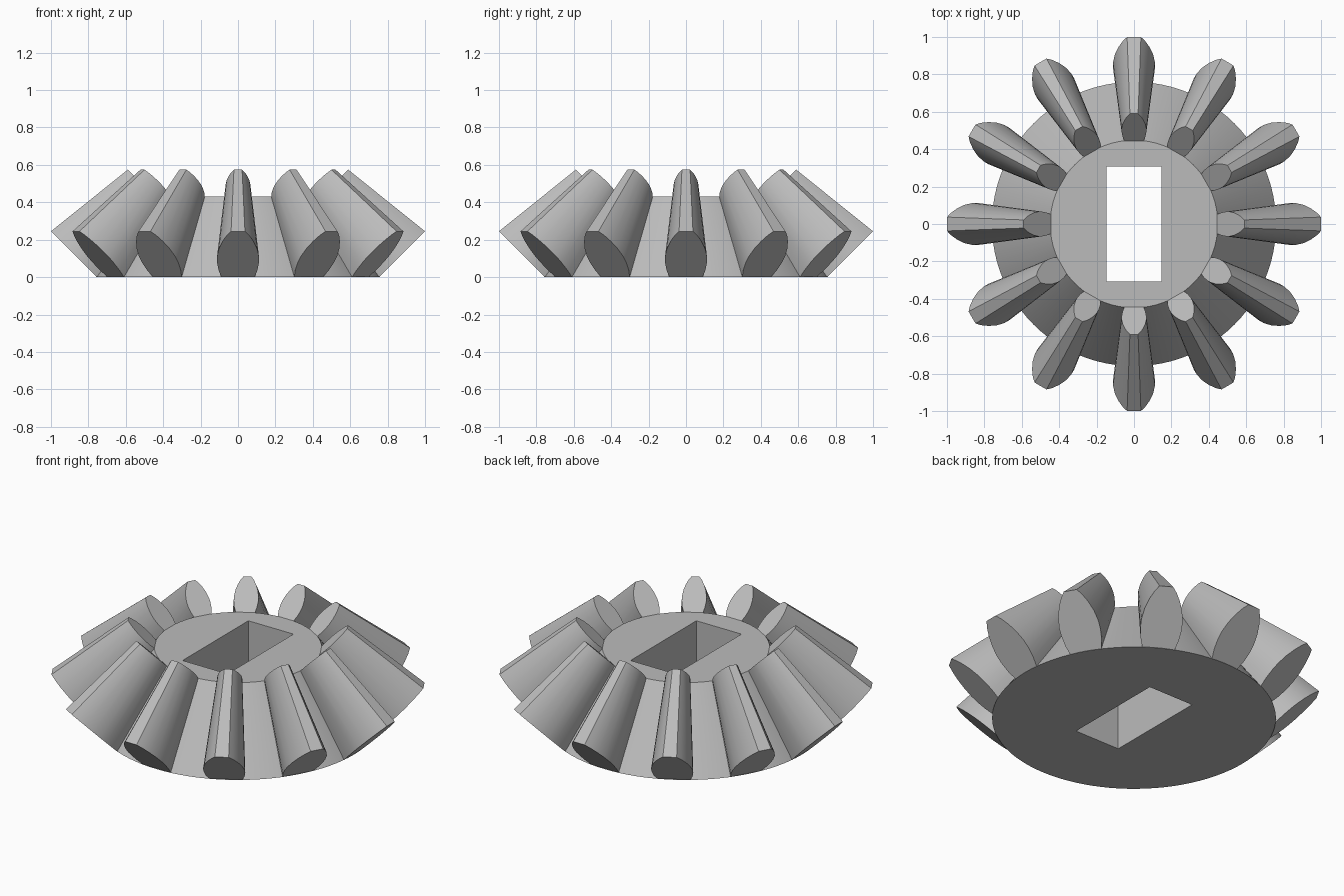
import bpy, bmesh
from math import pi, radians
from mathutils import Vector, Matrix

if "Cube" in bpy.data.objects:
    bpy.data.objects.remove(bpy.data.objects["Cube"], do_unlink=True)

TEETH = 12
ROOT_R, TIP_R, TIP_Z = 0.76, 1.0, 0.245      # large end of the gear
TOP_R, HEIGHT = 0.448, 0.43                  # small end of the gear
SCALE = TOP_R / ROOT_R
APEX = Vector((0, 0, HEIGHT / (1 - SCALE)))  # everything tapers to this point

steel = bpy.data.materials.new("grey steel")
steel.use_nodes = True
steel.diffuse_color = (0.5, 0.5, 0.5, 1)
steel.node_tree.nodes["Principled BSDF"].inputs["Base Color"].default_value = steel.diffuse_color


def make_object(name, bm):
    bmesh.ops.recalc_face_normals(bm, faces=bm.faces)
    mesh = bpy.data.meshes.new(name)
    bm.to_mesh(mesh)
    bm.free()
    mesh.materials.append(steel)
    obj = bpy.data.objects.new(name, mesh)
    bpy.context.collection.objects.link(obj)
    return obj


def activate(obj):
    bpy.ops.object.select_all(action="DESELECT")
    obj.select_set(True)
    bpy.context.view_layer.objects.active = obj


# Conical body
bm = bmesh.new()
bmesh.ops.create_cone(bm, cap_ends=True, segments=96, radius1=ROOT_R, radius2=TOP_R,
                      depth=HEIGHT, matrix=Matrix.Translation((0, 0, HEIGHT / 2)))
body = make_object("gear_body", bm)

# Rectangular shaft slot cut through the body
bm = bmesh.new()
bmesh.ops.create_cube(bm, size=1, matrix=Matrix.Diagonal((0.295, 0.615, 2, 1)))
cutter = make_object("slot_cutter", bm)
cutter.hide_render = True
cut = body.modifiers.new("shaft_slot", "BOOLEAN")
cut.operation = "DIFFERENCE"
cut.solver = "EXACT"
cut.object = cutter
activate(body)
bpy.ops.object.modifier_apply(modifier=cut.name)
bpy.data.objects.remove(cutter, do_unlink=True)
bpy.ops.object.shade_smooth_by_angle(angle=radians(30))

# Tooth profile: half width against height, from root to tip
flank = [(0.088, 0), (0.104, 0.15), (0.112, 0.32), (0.112, 0.45),
         (0.102, 0.62), (0.083, 0.78), (0.06, 0.91), (0.037, 1)]
outline = flank + [(-w, t) for w, t in reversed(flank)]
root = ROOT_R - 0.005

# One tooth: the outer profile lofted towards the apex
bm = bmesh.new()
outer = [Vector((w, -(root + (TIP_R - root) * t), TIP_Z * t)) for w, t in outline]
large = [bm.verts.new(p) for p in outer]
small = [bm.verts.new(APEX + (p - APEX) * SCALE) for p in outer]
bm.faces.new(large)
bm.faces.new(small)
for i in range(len(outline)):
    j = (i + 1) % len(outline)
    bm.faces.new((large[i], large[j], small[j], small[i]))
tooth = make_object("tooth_1", bm)
activate(tooth)
bpy.ops.object.shade_smooth_by_angle(angle=radians(30))

# Ring of teeth sharing the same mesh
for n in range(1, TEETH):
    copy = tooth.copy()
    copy.name = f"tooth_{n + 1}"
    copy.rotation_euler.z = 2 * pi * n / TEETH
    bpy.context.collection.objects.link(copy)
